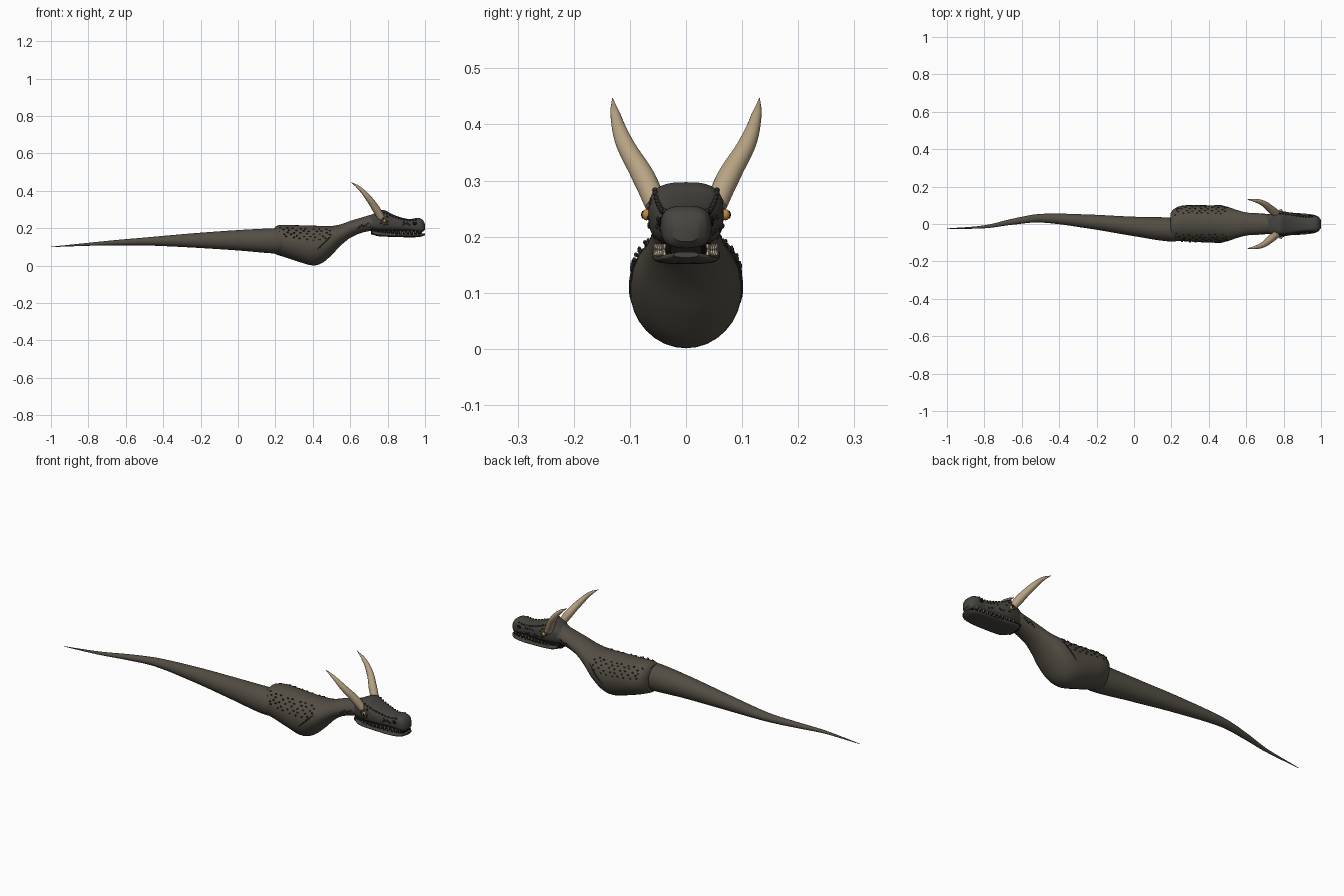
import bpy, bmesh, math, random
from mathutils import Vector, Matrix

cube = bpy.data.objects.get("Cube")
if cube:
    bpy.data.objects.remove(cube)
random.seed(4)


def material(name, rgb):
    m = bpy.data.materials.new(name)
    m.use_nodes = True
    m.diffuse_color = (*rgb, 1)
    bsdf = m.node_tree.nodes["Principled BSDF"]
    bsdf.inputs["Base Color"].default_value = (*rgb, 1)
    bsdf.inputs["Roughness"].default_value = 0.8
    return m


HIDE = material("brown grey hide", (0.085, 0.075, 0.057))
HEAD = material("dark grey hide", (0.062, 0.058, 0.049))
SCALE = material("charcoal scale", (0.025, 0.024, 0.022))
BLACK = material("black", (0.006, 0.005, 0.005))
HORN = material("tan horn", (0.48, 0.37, 0.23))
TOOTH = material("ivory tooth", (0.62, 0.53, 0.38))
AMBER = material("amber eye", (0.50, 0.25, 0.05))


def finish(name, bm, mat, angle=40):
    bmesh.ops.recalc_face_normals(bm, faces=bm.faces)
    me = bpy.data.meshes.new(name)
    bm.to_mesh(me)
    bm.free()
    ob = bpy.data.objects.new(name, me)
    bpy.context.collection.objects.link(ob)
    me.materials.append(mat)
    bpy.ops.object.select_all(action="DESELECT")
    ob.select_set(True)
    bpy.context.view_layer.objects.active = ob
    bpy.ops.object.shade_smooth_by_angle(angle=math.radians(angle))
    return ob


def station(sections, x):
    """Smoothly interpolated (x, centre y, half width, bottom, top) at x."""
    i = max(k for k in range(len(sections) - 1) if k == 0 or sections[k][0] <= x)
    a, b = sections[i], sections[i + 1]
    p = sections[max(i - 1, 0)]
    n = sections[min(i + 2, len(sections) - 1)]
    h = b[0] - a[0]
    t = (x - a[0]) / h
    out = [x]
    for j in range(1, 5):
        ma = (b[j] - p[j]) / (b[0] - p[0]) * h
        mb = (n[j] - a[j]) / (n[0] - a[0]) * h
        out.append((2*t**3 - 3*t*t + 1) * a[j] + (t**3 - 2*t*t + t) * ma
                   + (3*t*t - 2*t**3) * b[j] + (t**3 - t*t) * mb)
    return out


def surface(sections, x, angle, power=2):
    """Point on the rounded section; angle 0 is +y, a quarter turn is up."""
    x, y, w, lo, hi = station(sections, x)
    c, s = math.cos(angle), math.sin(angle)
    e = 2 / power
    return Vector((x, y + w * math.copysign(abs(c) ** e, c),
                   (lo + hi) / 2 + (hi - lo) / 2 * math.copysign(abs(s) ** e, s)))


def loft(name, sections, mat, power=2, sides=32, steps=4):
    bm = bmesh.new()
    rings = []
    xs = [a[0] + (b[0] - a[0]) * k / steps
          for a, b in zip(sections, sections[1:]) for k in range(steps)]
    for x in xs + [sections[-1][0]]:
        rings.append([bm.verts.new(surface(sections, x, math.tau * k / sides, power))
                      for k in range(sides)])
    for r, q in zip(rings, rings[1:]):
        for k in range(sides):
            m = (k + 1) % sides
            bm.faces.new((r[k], r[m], q[m], q[k]))
    bm.faces.new(rings[0])
    bm.faces.new(rings[-1])
    return finish(name, bm, mat)


def blobs(name, spots, mat, detail=8):
    """Flattened balls; each spot is (position, scale vector)."""
    bm = bmesh.new()
    for pos, size in spots:
        bmesh.ops.create_uvsphere(bm, u_segments=detail, v_segments=detail // 2 + 1, radius=1,
                                  matrix=Matrix.Translation(pos) @ Matrix.Diagonal((*size, 1)))
    return finish(name, bm, mat, 60)


def tube(name, points, mat):
    """Round tapered sweep; each point is (x, y, z, radius)."""
    cu = bpy.data.curves.new(name, "CURVE")
    cu.dimensions = "3D"
    cu.bevel_depth = 1
    cu.bevel_resolution = 4
    cu.use_fill_caps = True
    sp = cu.splines.new("BEZIER")
    sp.bezier_points.add(len(points) - 1)
    for bp, (x, y, z, r) in zip(sp.bezier_points, points):
        bp.co = (x, y, z)
        bp.radius = r
        bp.handle_left_type = bp.handle_right_type = "AUTO"
    tmp = bpy.data.objects.new(name + "_path", cu)
    bpy.context.collection.objects.link(tmp)
    bpy.context.view_layer.update()
    deps = bpy.context.evaluated_depsgraph_get()
    me = bpy.data.meshes.new_from_object(tmp.evaluated_get(deps))
    bm = bmesh.new()
    bm.from_mesh(me)
    bpy.data.objects.remove(tmp)
    bpy.data.meshes.remove(me)
    return finish(name, bm, mat, 50)


# Sections: x, centre y, half width, bottom z, top z
TAIL = [(-1, -.025, .001, .099, .101), (-.8, -.015, .008, .106, .122),
        (-.65, .012, .016, .108, .137), (-.5, .031, .023, .108, .150),
        (-.25, .014, .037, .097, .172), (0, -.013, .052, .081, .190),
        (.2, -.029, .065, .065, .200), (.28, -.02, .06, .07, .200)]
TORSO = [(.195, -.01, .068, .064, .202), (.21, -.004, .082, .058, .214),
         (.25, .003, .094, .045, .218), (.32, .003, .098, .022, .216),
         (.4, 0, .100, .001, .214), (.45, 0, .099, .014, .212),
         (.5, 0, .092, .056, .212), (.55, 0, .075, .108, .221),
         (.6, 0, .062, .148, .239), (.66, 0, .056, .175, .257), (.73, 0, .052, .190, .278)]
SKULL = [(.70, 0, .046, .195, .262), (.74, 0, .058, .187, .286), (.78, 0, .067, .184, .297),
         (.82, 0, .063, .184, .277), (.87, 0, .054, .185, .258), (.92, 0, .046, .184, .249),
         (.96, 0, .045, .180, .255), (.985, 0, .038, .180, .247), (.999, 0, .022, .191, .225)]
JAW = [(.72, 0, .050, .165, .190), (.75, 0, .060, .157, .183), (.85, 0, .059, .153, .172),
       (.93, 0, .054, .151, .169), (.98, 0, .043, .155, .171), (1, 0, .022, .163, .173)]
MOUTH = [(.71, 0, .044, .166, .200), (.85, 0, .046, .160, .195),
         (.93, 0, .038, .160, .192), (.985, 0, .028, .162, .188)]

loft("tail", TAIL, HIDE, steps=8)
loft("torso_and_neck", TORSO, HIDE, steps=5)
loft("skull", SKULL, HEAD, power=2.9)
loft("lower_jaw", JAW, HEAD, power=2.6)
loft("mouth_lining", MOUTH, BLACK, power=3)

# Teeth: both rows on both sides
teeth = bmesh.new()
for side in (-1, 1):
    for k in range(11):
        x = .765 + k * .0205
        for base, tip, shift in ((.187, .173, 0), (.167, .179, .01)):
            w = min(station(SKULL, x)[2], station(JAW, x)[2]) - .005
            flip = Matrix.Rotation(math.pi if tip < base else 0, 4, "X")
            place = Matrix.Translation((x + shift, side * w, (base + tip) / 2))
            bmesh.ops.create_cone(teeth, cap_ends=True, segments=6, radius1=.0042,
                                  radius2=.0006, depth=abs(tip - base), matrix=place @ flip)
finish("teeth", teeth, TOOTH)

for side, label in ((1, "left"), (-1, "right")):
    # Horn sweeping up, back and outward
    tube(label + "_horn", [(.765, side * .054, .258, .020), (.738, side * .074, .303, .021),
                           (.692, side * .110, .368, .016), (.645, side * .126, .418, .009),
                           (.605, side * .131, .446, .001)], HORN)

    # Eye, pupil and nostril
    blobs(label + "_eye", [((.785, side * .070, .239), (.010, .009, .010))], AMBER, 16)
    blobs(label + "_pupil", [((.787, side * .0765, .239), (.003, .0035, .007))], BLACK, 12)
    nose = surface(SKULL, .945, .15, 2.9)
    blobs(label + "_nostril", [((.945, side * nose.y, .226), (.011, .004, .009))], BLACK, 12)

    # Brow ridge and cheek scales
    spots = []
    for k in range(13):
        p = surface(SKULL, .765 + k * .0155, .72, 2.9)
        p.y *= side
        spots.append((p, (.006, .005, .005)))
    for k in range(16):
        p = surface(SKULL, random.uniform(.76, .92), random.uniform(-.3, .4), 2.9)
        p.y *= side
        spots.append((p, (.005, .003, .004)))
    blobs(label + "_brow_and_cheek_scales", spots, SCALE)

    # Staggered scales over the shoulder and flank
    spots = []
    for row in range(5):
        for k in range(8):
            x = .225 + k * .035 + .0175 * (row % 2) + random.uniform(-.006, .006)
            angle = .28 + row * .17 + random.uniform(-.03, .03)
            p = surface(TORSO, x, angle)
            p.y *= side
            spots.append((p, (.006, .003, .004)))
    blobs(label + "_flank_scales", spots, SCALE)

    # Neck scales behind the jaw
    spots = []
    for k in range(6):
        p = surface(TORSO, .64 + k * .011, -.25 + .12 * (k % 3))
        p.y *= side
        spots.append((p, (.006, .003, .004)))
    blobs(label + "_neck_scales", spots, SCALE)

    # Diagonal skin fold on the chest
    fold = []
    for k in range(6):
        t = k / 5
        p = surface(TORSO, .505 - .085 * t, .38 - .62 * t)
        fold.append((p.x, side * p.y, p.z, .0005 + .003 * math.sin(math.pi * t)))
    tube(label + "_chest_fold", fold, SCALE)
